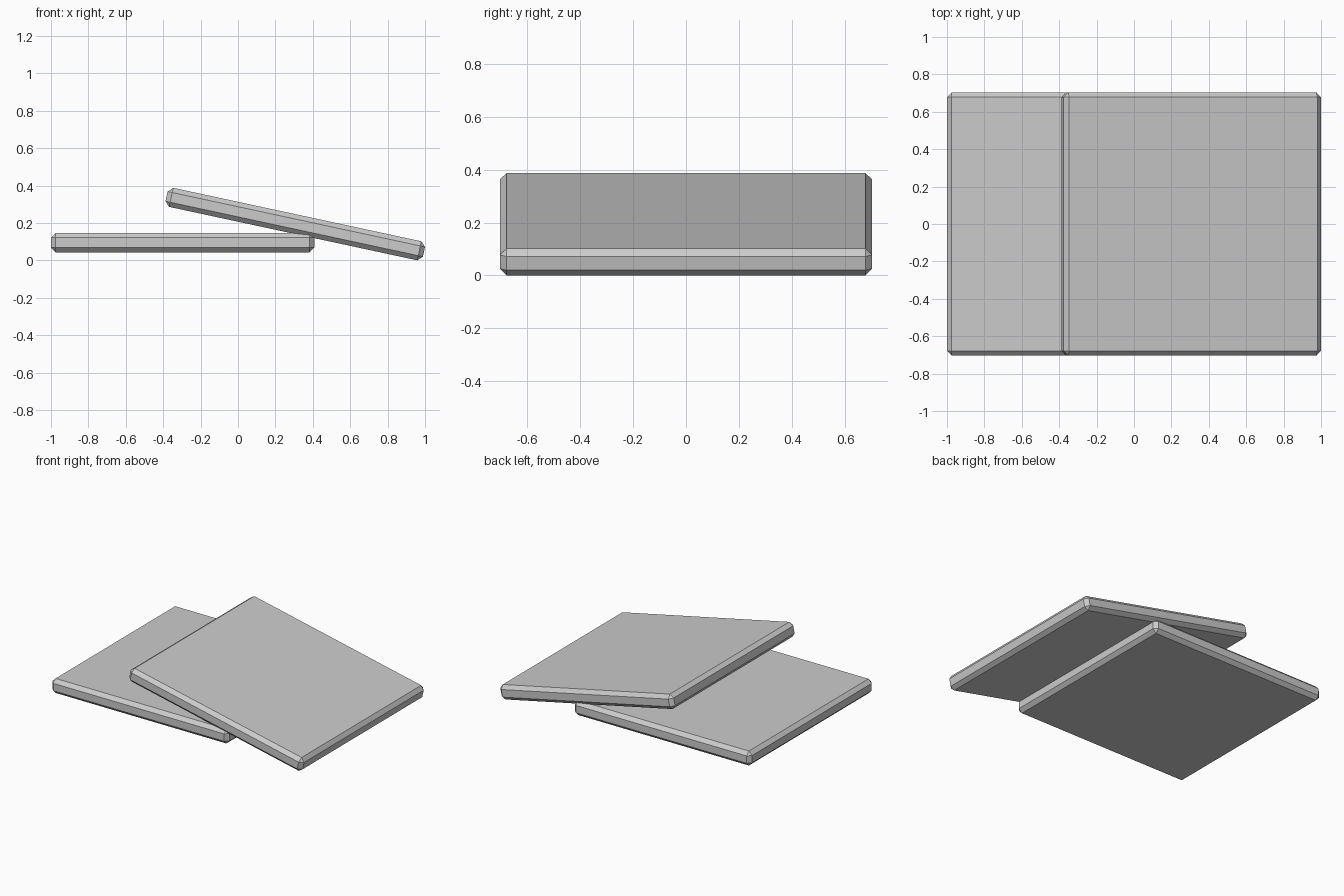
import bpy, bmesh, math

if "Cube" in bpy.data.objects:
    bpy.data.objects.remove(bpy.data.objects["Cube"])

SIDE, THICK, CHAMFER = 1.408, 0.104, 0.0255


def slab(name, location, tilt=0.0):
    """Square slab with a flat one-step chamfer on every edge."""
    bm = bmesh.new()
    bmesh.ops.create_cube(bm, size=1.0)
    bmesh.ops.scale(bm, vec=(SIDE, SIDE, THICK), verts=bm.verts)
    bmesh.ops.bevel(bm, geom=bm.edges[:], offset=CHAMFER, segments=1,
                    profile=0.5, affect='EDGES')
    mesh = bpy.data.meshes.new(name)
    bm.to_mesh(mesh)
    bm.free()
    obj = bpy.data.objects.new(name, mesh)
    obj.location = location
    obj.rotation_euler.y = math.radians(tilt)
    bpy.context.collection.objects.link(obj)
    return obj


# Flat slab on the left
slab("lower_slab", (-1 + SIDE / 2, 0, 0.095))
# Slab leaning on its right edge
slab("leaning_slab", (0.306, 0, 0.194), tilt=12.15)
